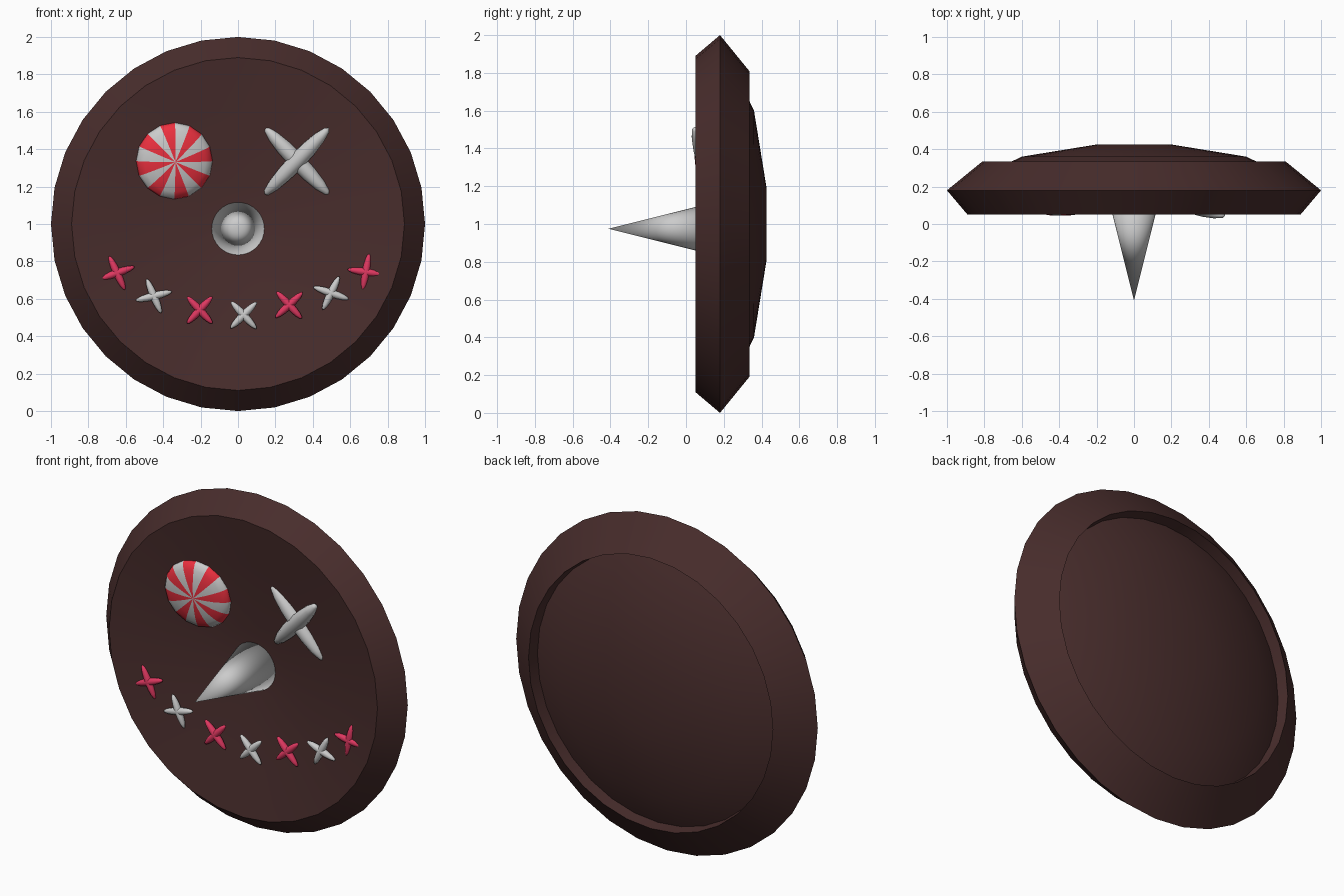
import bpy, bmesh, math
from mathutils import Vector, Matrix

if "Cube" in bpy.data.objects:
    bpy.data.objects.remove(bpy.data.objects["Cube"])


def material(name, rgb):
    m = bpy.data.materials.new(name)
    m.diffuse_color = (*rgb, 1)
    m.use_nodes = True
    m.node_tree.nodes["Principled BSDF"].inputs["Base Color"].default_value = m.diffuse_color
    return m


BROWN = material("dark_brown", (0.065, 0.026, 0.025))
RED = material("candy_red", (0.85, 0.03, 0.05))
PINK = material("pink", (0.75, 0.04, 0.12))
WHITE = material("pale_grey", (0.8, 0.8, 0.8))


def finish(bm, name, mats=(), angle=35):
    bmesh.ops.recalc_face_normals(bm, faces=bm.faces)
    me = bpy.data.meshes.new(name)
    bm.to_mesh(me)
    bm.free()
    for m in mats:
        me.materials.append(m)
    ob = bpy.data.objects.new(name, me)
    bpy.context.collection.objects.link(ob)
    bpy.ops.object.select_all(action='DESELECT')
    ob.select_set(True)
    bpy.context.view_layer.objects.active = ob
    if angle:
        bpy.ops.object.shade_smooth_by_angle(angle=math.radians(angle))
    else:
        bpy.ops.object.shade_smooth()
    return ob


def lathe(name, profile, z, n, mats=(), angle=35):
    """Revolve (radius, y) points round the y axis at height z."""
    bm = bmesh.new()
    rings = []
    for r, y in profile:
        count = n if r else 1
        rings.append([bm.verts.new((r * math.sin(2 * math.pi * i / n), y,
                                    z + r * math.cos(2 * math.pi * i / n)))
                      for i in range(count)])
    for a, b in zip(rings, rings[1:]):
        for i in range(n):
            j = (i + 1) % n
            quad = [a[i % len(a)], a[j % len(a)], b[j % len(b)], b[i % len(b)]]
            bm.faces.new(list(dict.fromkeys(quad)))
    return finish(bm, name, mats, angle)


def add_spindle(bm, start, end, radius):
    """Long ellipsoid whose poles lie at start and end."""
    a, b = Vector(start), Vector(end)
    axis = b - a
    mat = (Matrix.Translation((a + b) / 2)
           @ axis.to_track_quat('Z', 'Y').to_matrix().to_4x4()
           @ Matrix.Diagonal((radius, radius, axis.length / 2, 1)))
    bmesh.ops.create_uvsphere(bm, u_segments=12, v_segments=8, radius=1, matrix=mat)


# Round body: dished face, sharp rim, recessed domed back
lathe("body", [(0, 0.16), (0.2, 0.15), (0.6, 0.095), (0.89, 0.05), (1.0, 0.18),
               (0.81, 0.335), (0.8, 0.265), (0.6, 0.36), (0.2, 0.425), (0, 0.425)],
      1.0, 32, [BROWN], 25)

# Pointed nose, smooth all over
lathe("nose", [(0, -0.41), (0.145, 0.17), (0, 0.17)], 0.975, 32, angle=None)

# Striped round eye, tilted to follow the dished face
bm = bmesh.new()
bmesh.ops.create_uvsphere(bm, u_segments=16, v_segments=10, radius=1)
for f in bm.faces:
    c = f.calc_center_median()
    f.material_index = int((math.atan2(c.y, c.x) % (2 * math.pi)) / (math.pi / 8)) % 2
normal = Vector((0.1, -1, -0.1))
bm.transform(Matrix.Translation((-0.34, 0.108, 1.337))
             @ normal.to_track_quat('Z', 'Y').to_matrix().to_4x4()
             @ Matrix.Diagonal((0.206, 0.206, 0.058, 1)))
finish(bm, "striped_eye", [RED, WHITE], 60)

# Crossed eye: one level bar and one tilted forward
bm = bmesh.new()
add_spindle(bm, (0.14, 0.115, 1.52), (0.49, 0.115, 1.155), 0.046)
add_spindle(bm, (0.14, 0.155, 1.155), (0.487, 0.045, 1.515), 0.046)
finish(bm, "crossed_eye", angle=60)

# Mouth: a curve of cross stitches (x, z, angles of the two threads)
STITCHES = [(-0.647, 0.738, 20, 115), (-0.45, 0.615, 14, 113), (-0.205, 0.54, 47, -47),
            (0.03, 0.513, 45, -47), (0.273, 0.567, 43, -47), (0.497, 0.631, -19, 64),
            (0.684, 0.743, -8, 80)]
for i, (x, z, *angles) in enumerate(STITCHES):
    bm = bmesh.new()
    y = 0.078
    for deg in angles:
        d = Vector((math.cos(math.radians(deg)), 0, math.sin(math.radians(deg)))) * 0.1
        c = Vector((x, y, z))
        add_spindle(bm, c - d, c + d, 0.021)
    finish(bm, f"mouth_stitch_{i + 1}", [] if i % 2 else [PINK], 60)
